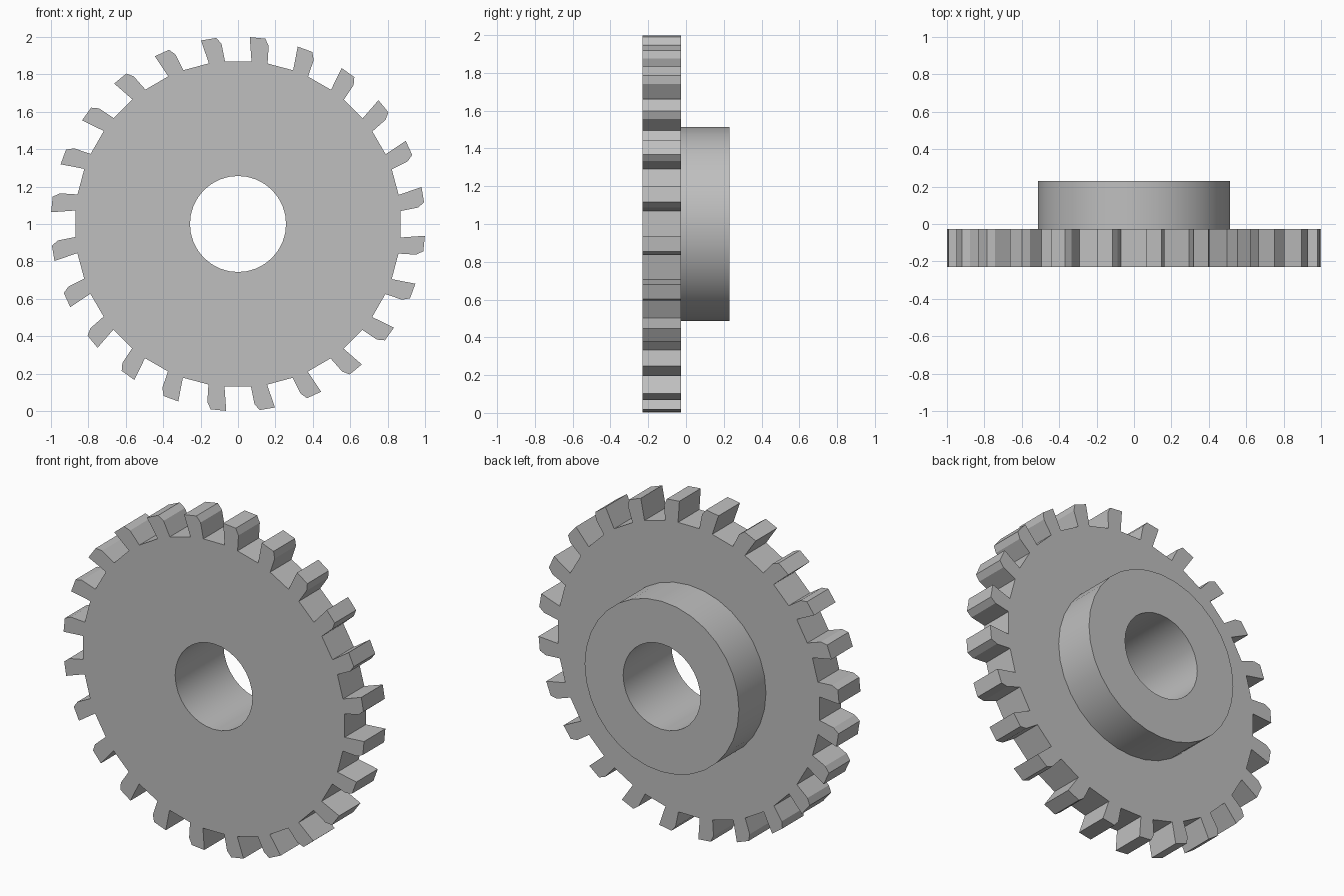
import bpy
import bmesh
import math
from mathutils import Matrix, Vector

if "Cube" in bpy.data.objects:
    bpy.data.objects.remove(bpy.data.objects["Cube"], do_unlink=True)

TEETH = 24
BORE_RADIUS = 0.257
HUB_RADIUS = 0.513
FRONT, SHOULDER, BACK = -0.23, -0.027, 0.23
CENTRE_Z = 1.0

# Plain steel colour
steel = bpy.data.materials.new("steel_grey")
steel.use_nodes = True
colour = (0.52, 0.52, 0.52, 1.0)
steel.diffuse_color = colour
steel.node_tree.nodes["Principled BSDF"].inputs["Base Color"].default_value = colour


def circle(radius, count=32):
    steps = [math.tau * i / count for i in range(count)]
    return [(radius * math.cos(a), radius * math.sin(a)) for a in steps]


def toothed_outline():
    # One lopsided tooth: upright flank, tip, chamfered trailing corner
    tooth = [(0.072, 0.87), (0.063, 0.999), (0.146, 0.991),
             (0.164, 0.952), (0.158, 0.858)]
    points = []
    for i in range(TEETH):
        turn = Matrix.Rotation(-math.tau * i / TEETH, 2)
        points += [tuple(turn @ Vector(p)) for p in tooth]
    return points


def pierced_plate(name, outer, inner, y0, y1, open_front=False):
    """Fill between two outlines and extrude the result along y."""
    bm = bmesh.new()
    edges = []
    for outline in (outer, inner):
        verts = [bm.verts.new((x, y0, z + CENTRE_Z)) for x, z in outline]
        edges += [bm.edges.new((v, verts[i - 1])) for i, v in enumerate(verts)]
    bmesh.ops.triangle_fill(bm, edges=edges, use_beauty=True)
    front = list(bm.faces)
    grown = bmesh.ops.extrude_face_region(bm, geom=front, use_keep_orig=True)["geom"]
    bmesh.ops.translate(bm, vec=(0, y1 - y0, 0),
                        verts=[g for g in grown if isinstance(g, bmesh.types.BMVert)])
    bmesh.ops.recalc_face_normals(bm, faces=bm.faces)
    if open_front:
        hidden = [f for f in bm.faces if all(abs(v.co.y - y0) < 1e-5 for v in f.verts)]
        bmesh.ops.delete(bm, geom=hidden, context="FACES_ONLY")
    mesh = bpy.data.meshes.new(name)
    bm.to_mesh(mesh)
    bm.free()
    mesh.materials.append(steel)
    obj = bpy.data.objects.new(name, mesh)
    bpy.context.collection.objects.link(obj)
    bpy.ops.object.select_all(action="DESELECT")
    obj.select_set(True)
    bpy.context.view_layer.objects.active = obj
    bpy.ops.object.shade_smooth_by_angle(angle=math.radians(20))
    return obj


# Toothed wheel, then the hub seated against its back face
bore = circle(BORE_RADIUS)
pierced_plate("toothed_wheel", toothed_outline(), bore, FRONT, SHOULDER)
pierced_plate("hub", circle(HUB_RADIUS), bore, SHOULDER, BACK, open_front=True)
